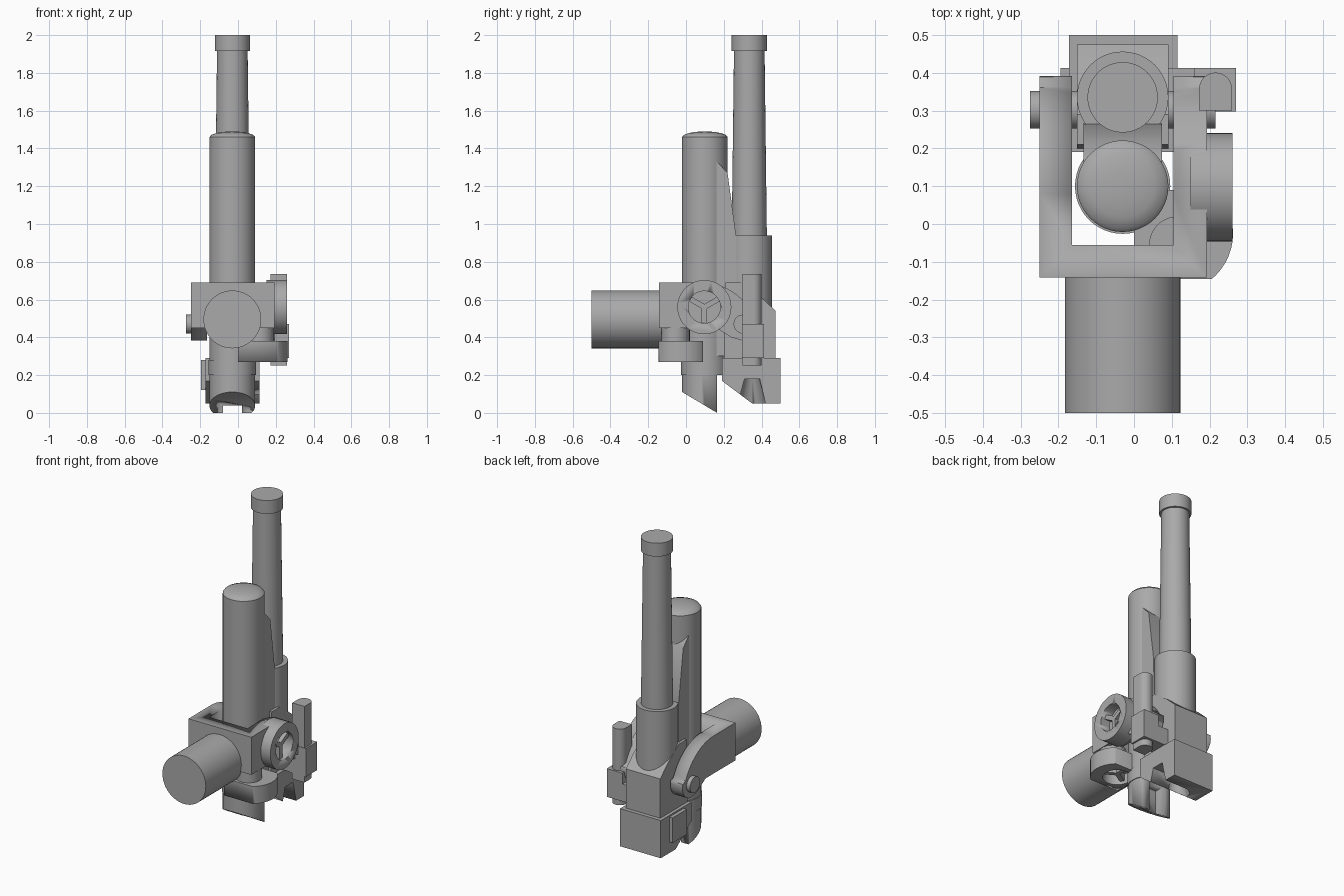
import bpy, bmesh, math
from mathutils import Vector

old = bpy.data.objects.get("Cube")
if old:
    bpy.data.objects.remove(old, do_unlink=True)

grey = bpy.data.materials.new("gun_grey")
grey.use_nodes = True
colour = (0.4, 0.4, 0.4, 1)
grey.diffuse_color = colour
grey.node_tree.nodes["Principled BSDF"].inputs["Base Color"].default_value = colour
CX = -0.03  # centre line of the gun


def finish(name, bm):
    bmesh.ops.recalc_face_normals(bm, faces=bm.faces)
    me = bpy.data.meshes.new(name)
    bm.to_mesh(me)
    bm.free()
    ob = bpy.data.objects.new(name, me)
    bpy.context.collection.objects.link(ob)
    me.materials.append(grey)
    bpy.ops.object.select_all(action='DESELECT')
    ob.select_set(True)
    bpy.context.view_layer.objects.active = ob
    bpy.ops.object.shade_smooth_by_angle(angle=math.radians(35))
    return ob


def prism(name, pts, lo, hi, axis='x'):
    """Extrude a (y, z) outline along x, or an (x, y) outline along z."""
    bm = bmesh.new()
    place = (lambda p: (lo, *p)) if axis == 'x' else (lambda p: (*p, lo))
    face = bm.faces.new([bm.verts.new(place(p)) for p in pts])
    ext = bmesh.ops.extrude_face_region(bm, geom=[face])
    move = Vector((hi - lo, 0, 0)) if axis == 'x' else Vector((0, 0, hi - lo))
    bmesh.ops.translate(bm, vec=move, verts=[v for v in ext["geom"] if isinstance(v, bmesh.types.BMVert)])
    return finish(name, bm)


def box(name, x, y, z):
    return prism(name, [(y[0], z[0]), (y[1], z[0]), (y[1], z[1]), (y[0], z[1])], *x)


def turned(name, profile, origin, axis='z', n=48):
    """Lathe (radius, height) points about an axis through origin."""
    def place(r, h, a):
        u, v = r * math.cos(a), r * math.sin(a)
        p = {'x': (h, u, v), 'y': (u, h, v), 'z': (u, v, h)}[axis]
        return Vector(p) + Vector(origin)
    bm = bmesh.new()
    rings = [[bm.verts.new(place(r, h, math.tau * i / n)) for i in range(n)] for r, h in profile]
    for a, b in zip(rings, rings[1:]):
        for i in range(n):
            j = (i + 1) % n
            bm.faces.new((a[i], a[j], b[j], b[i]))
    bm.faces.new(rings[0])
    bm.faces.new(rings[-1])
    return finish(name, bm)


def combine(ob, other, operation='DIFFERENCE'):
    mod = ob.modifiers.new(operation.lower(), 'BOOLEAN')
    mod.operation, mod.object, mod.solver = operation, other, 'EXACT'
    bpy.context.view_layer.objects.active = ob
    bpy.ops.object.modifier_apply(modifier=mod.name)
    bpy.data.objects.remove(other, do_unlink=True)


def arc(cx, cy, r, start, end, n=16):
    steps = [math.radians(start + (end - start) * i / n) for i in range(n + 1)]
    return [(cx + r * math.cos(a), cy + r * math.sin(a)) for a in steps]


# Barrel, muzzle band and sleeve
BARREL = (CX, 0.335, 0)
turned("barrel", [(0.093, 0.6), (0.093, 0.94), (0.081, 1.92)], BARREL)
turned("muzzle_band", [(0.093, 1.915), (0.093, 2.0)], BARREL)
turned("barrel_sleeve", [(0.121, 0.45), (0.121, 0.94)], BARREL)

# Recoil cylinder with a shallow dome
RECOIL = (CX, 0.1, 0)
dome = [(0.121 * math.cos(t), 1.46 + 0.03 * math.sin(t)) for t in (0, 0.4, 0.8, 1.1, 1.3, 1.5)]
turned("recoil_cylinder", [(0.121, 0.27)] + dome, RECOIL)
collar = turned("recoil_collar", [(0.126, 0.2), (0.126, 0.28)], RECOIL)
combine(collar, box("cutter", (-1, 1), (0.19, 1), (0, 1)))

# Slanted foot with a slot at the back
foot = turned("recoil_foot", [(0.121, -0.1), (0.121, 0.22)], RECOIL)
combine(foot, prism("cutter", [(-0.2, -0.2), (0.4, -0.2), (0.165, 0), (-0.02, 0.11), (-0.2, 0.217)], -1, 1))
combine(foot, box("cutter", (-1, 1), (0.165, 1), (-1, 1)))
combine(foot, box("cutter", (CX - 0.05, CX + 0.05), (0.1, 1), (-1, 0.19)))

# Web joining both tubes
prism("cradle_web", [(0.13, 0.3), (0.27, 0.3), (0.265, 0.94), (0.22, 1.27), (0.165, 1.33), (0.13, 1.33)],
      CX - 0.104, CX + 0.104)

# Breech housing and breech block
prism("breech_housing", [(0.2, 0.28), (0.475, 0.28), (0.475, 0.54), (0.4, 0.61), (0.29, 0.69), (0.21, 0.69)],
      CX - 0.121, CX + 0.121)
block = prism("breech_block", [(0.19, 0.29), (0.5, 0.29), (0.5, 0.05), (0.35, 0.05), (0.19, 0.17)], -0.172, 0.115)
combine(block, prism("cutter", [(0.267, 0.02), (0.428, 0.02), (0.39, 0.18), (0.31, 0.18)], CX, 0.3))
combine(block, turned("cutter", [(0.081, 0.02), (0.04, 0.18)], (CX, 0.348, 0)))
box("breech_side_plate", (-0.195, -0.165), (0.27, 0.412), (0.12, 0.28))

# Trunnion yoke: solid profile with a central opening
side = [(-0.142, 0.45), (-0.142, 0.69)] + arc(0.08, 0.38, 0.31, 90, 25, 12)
side += arc(0.3, 0.475, 0.092, 15, -90, 12) + [(0.24, 0.4), (0.16, 0.45)]
yoke = prism("trunnion_yoke", side, -0.25, 0.193)
combine(yoke, box("cutter", (-0.164, 0.105), (-0.055, 1), (0, 1)))
turned("trunnion_pin", [(0.05, -0.275), (0.05, 0.215)], (0, 0.302, 0.47), 'x')

# Front mounting drum
turned("mounting_drum", [(0.153, -0.5), (0.153, -0.1)], (CX, 0, 0.495), 'y')


def spokes(name, origin, axis, depth, angles):
    """Three bars radiating from a wheel hub."""
    for k, deg in enumerate(angles):
        a = math.radians(deg)
        d, s = Vector((math.cos(a), math.sin(a))), Vector((-math.sin(a), math.cos(a))) * 0.014
        c = Vector(origin)
        pts = [tuple(c + p) for p in (s, -s, d * 0.095 - s, d * 0.095 + s)]
        prism(f"{name}_{k + 1}", pts, *depth, axis)


# Side handwheel with recessed spokes
SIDE = (0, 0.097, 0.56)
wheel = turned("side_handwheel", [(0.143, 0.15), (0.143, 0.26)], SIDE, 'x')
combine(wheel, turned("cutter", [(0.085, 0.195), (0.085, 0.4)], SIDE, 'x'))
spokes("side_spoke", SIDE[1:], 'x', (0.19, 0.235), (30, 150, 270))

# Lower handwheel, shaft and recessed spokes
LOW = (0.105, -0.025, 0)
low = turned("lower_handwheel", [(0.157, 0.27), (0.157, 0.38)], LOW)
combine(low, box("cutter", (0, 0.4), (-0.145, 0.09), (0, 1)), 'INTERSECT')
combine(low, turned("cutter", [(0.085, 0), (0.085, 0.335)], LOW))
spokes("lower_spoke", LOW[:2], 'z', (0.29, 0.34), (90, 210, 330))
turned("lower_shaft", [(0.075, 0.37), (0.075, 0.46)], (0.115, -0.055, 0))

# Sight column in its bracket
column = [(0.172, 0.3), (0.259, 0.3)] + arc(0.2155, 0.357, 0.0435, 0, 180)
prism("sight_column", column, 0.25, 0.735, 'z')
box("sight_bracket", (0.16, 0.27), (0.297, 0.412), (0.29, 0.47))
box("sight_arm", (0.05, 0.2), (0.3, 0.412), (0.29, 0.4))
